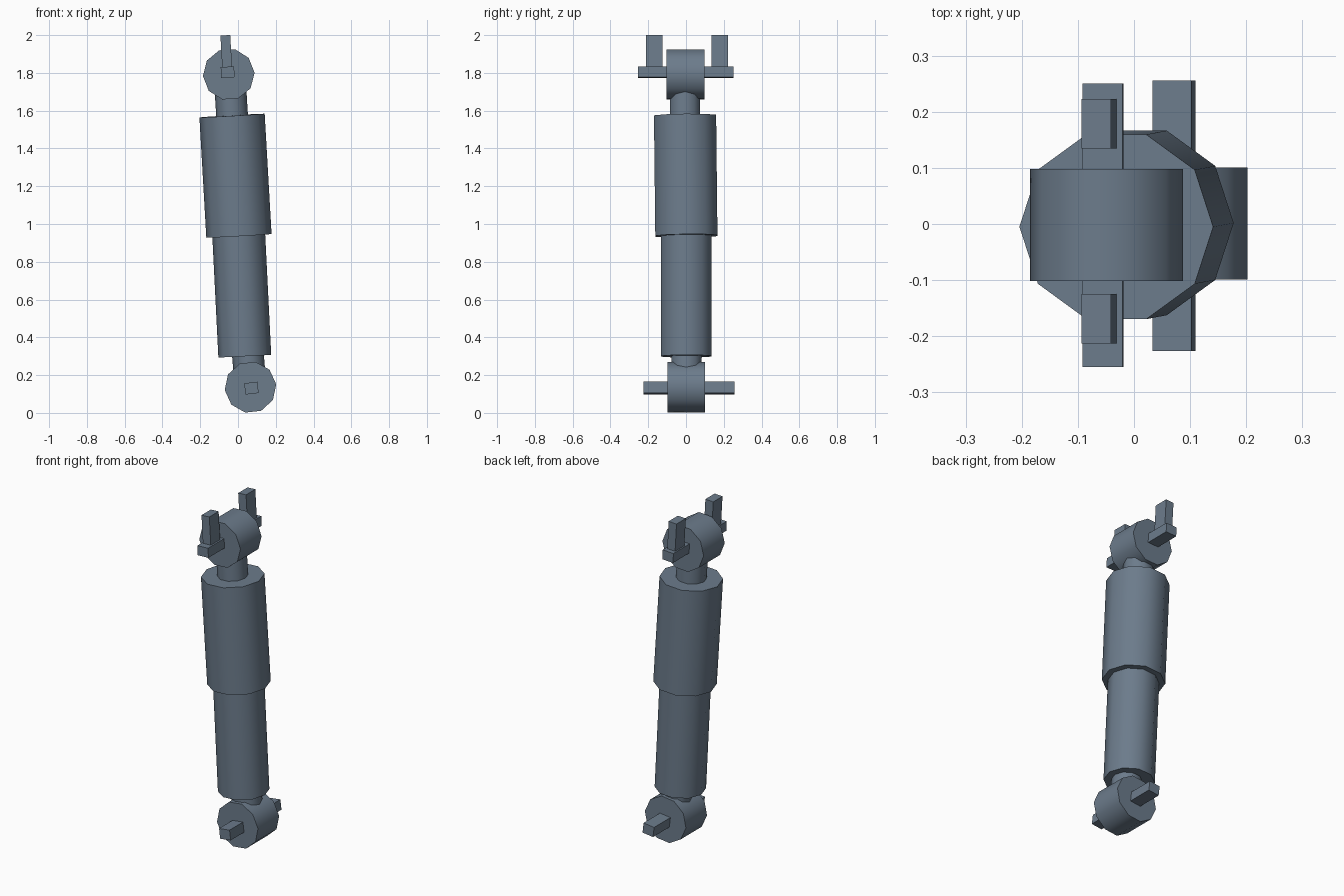
import bpy, math
from mathutils import Vector, Matrix

if "Cube" in bpy.data.objects:
    bpy.data.objects.remove(bpy.data.objects["Cube"])

mat = bpy.data.materials.new("slate_blue")
mat.diffuse_color = (0.15, 0.20, 0.26, 1)
mat.use_nodes = True
mat.node_tree.nodes["Principled BSDF"].inputs["Base Color"].default_value = mat.diffuse_color


def finish(name, matrix):
    ob = bpy.context.object
    ob.name = name
    ob.data.transform(matrix)
    ob.data.materials.append(mat)
    bpy.ops.object.shade_smooth_by_angle(angle=math.radians(40))
    return ob


def tube(name, a, b, radius):
    """Ten-sided cylinder from point a to b, with corners on the x axis."""
    a, b = Vector(a), Vector(b)
    axis = (b - a).normalized()
    y = axis.cross(Vector((1, 0, 0))).normalized()
    x = y.cross(axis)
    m = Matrix((x, y, axis)).transposed().to_4x4()
    m.translation = (a + b) / 2
    bpy.ops.mesh.primitive_cylinder_add(vertices=10, radius=radius, depth=(b - a).length)
    # primitive corners start on +y: turn them to +x
    return finish(name, m @ Matrix.Rotation(math.pi / 2, 4, 'Z'))


def eye(name, center, tilt):
    """Mounting eye: ten-sided drum lying along y."""
    bpy.ops.mesh.primitive_cylinder_add(vertices=10, radius=0.137, depth=0.2)
    m = (Matrix.Translation(center) @ Matrix.Rotation(-math.radians(tilt), 4, 'Y')
         @ Matrix.Rotation(math.pi / 2, 4, 'X') @ Matrix.Rotation(math.pi / 2, 4, 'Z'))
    return finish(name, m)


def bar(name, center, size, tilt):
    bpy.ops.mesh.primitive_cube_add(size=1)
    m = (Matrix.Translation(center) @ Matrix.Rotation(-math.radians(tilt), 4, 'Y')
         @ Matrix.Diagonal((*size, 1)))
    return finish(name, m)


# telescoping body, leaning slightly
tube("upper_sleeve", (-0.0315, -0.005, 1.574), (0.005, 0.002, 0.937), 0.173)
tube("lower_body", (0.003, 0.001, 0.96), (0.036, 0.002, 0.30), 0.140)
tube("upper_neck", (-0.042, -0.006, 1.75), (-0.03, -0.005, 1.55), 0.084)
tube("lower_neck", (0.049, 0.002, 0.35), (0.064, 0.002, 0.17), 0.084)

# mounting eyes
eye("upper_eye", (-0.049, -0.002, 1.792), 3.5)
eye("lower_eye", (0.066, 0.001, 0.136), 6.5)

# cross pins
bar("upper_pin", (-0.055, -0.002, 1.804), (0.071, 0.505, 0.057), 2.5)
bar("lower_pin", (0.071, 0.015, 0.131), (0.070, 0.482, 0.060), 7)

# upright prongs on the upper pin
for name, y in (("front_prong", -0.169), ("back_prong", 0.179)):
    bar(name, (-0.062, y, 1.909), (0.052, 0.088, 0.180), 3.3)
